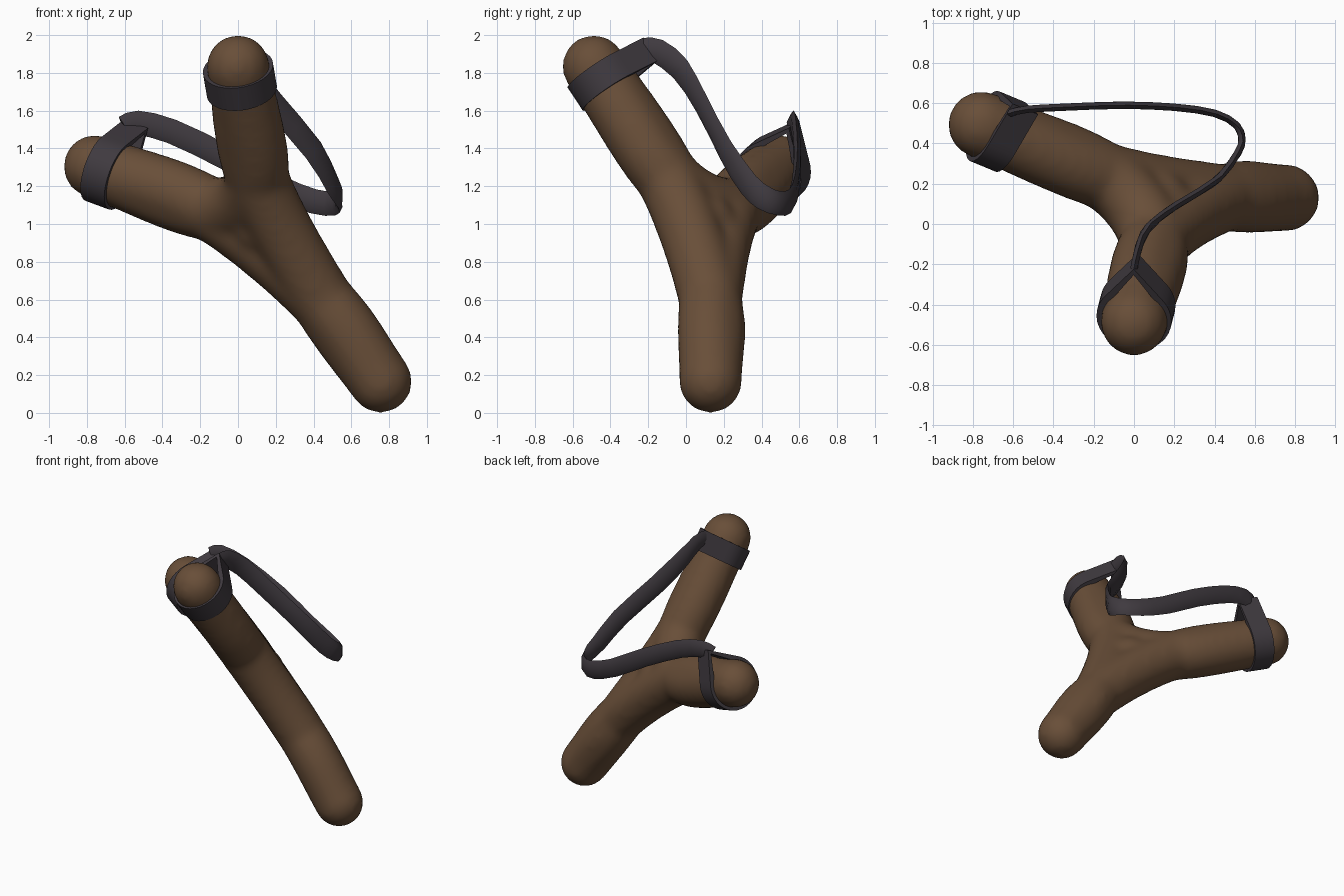
import bpy, bmesh, math
from mathutils import Vector as V

if "Cube" in bpy.data.objects:
    bpy.data.objects.remove(bpy.data.objects["Cube"])

def material(name, rgb):
    m = bpy.data.materials.new(name)
    m.diffuse_color = (*rgb, 1)
    m.use_nodes = True
    m.node_tree.nodes["Principled BSDF"].inputs["Base Color"].default_value = m.diffuse_color
    return m

WOOD = material("brown wood", (0.14, 0.077, 0.04))
RUBBER = material("dark rubber", (0.05, 0.042, 0.05))

def loft(bm, rings, closed=False):
    """Bridge successive rings of points; cap the ends unless closed."""
    vs = [[bm.verts.new(p) for p in r] for r in rings]
    n = len(vs[0])
    pairs = list(zip(vs, vs[1:])) + ([(vs[-1], vs[0])] if closed else [])
    for a, b in pairs:
        for i in range(n):
            j = (i + 1) % n
            bm.faces.new((a[i], a[j], b[j], b[i]))
    if not closed:
        bm.faces.new(vs[0][::-1])
        bm.faces.new(vs[-1])

def finish(bm, name, mat):
    bmesh.ops.recalc_face_normals(bm, faces=bm.faces)
    me = bpy.data.meshes.new(name)
    bm.to_mesh(me)
    bm.free()
    ob = bpy.data.objects.new(name, me)
    bpy.context.collection.objects.link(ob)
    me.materials.append(mat)
    return ob

def smooth(ob, angle):
    bpy.ops.object.select_all(action='DESELECT')
    ob.select_set(True)
    bpy.context.view_layer.objects.active = ob
    bpy.ops.object.shade_smooth_by_angle(angle=math.radians(angle))

def spline(pts, steps):
    """Catmull-Rom curve through the points."""
    p = [2 * pts[0] - pts[1]] + pts + [2 * pts[-1] - pts[-2]]
    out = []
    for a, b, c, d in zip(p, p[1:], p[2:], p[3:]):
        for k in range(steps):
            t = k / steps
            out.append(0.5 * (2 * b + (c - a) * t + (2 * a - 5 * b + 4 * c - d) * t * t
                              + (3 * b - a - 3 * c + d) * t ** 3))
    return out + [pts[-1]]

# Forked wooden frame: three bent limbs blended together
R = 0.168
N = V((0.49, 0.67, 0.55)).normalized()          # normal of the fork's plane
handle = [V((0.755, 0.13, 0.167)), V((0.45, 0.13, 0.59))]
arm_a = [V((0.0, -0.488, 1.834)), V((0.10, -0.10, 1.25))]
arm_b = [V((-0.758, 0.493, 1.305)), V((-0.15, 0.24, 1.08))]

bm = bmesh.new()
for s, e in ((handle, arm_a), (handle, arm_b), (arm_a, arm_b)):
    path = spline(s + e[::-1], 8)
    rings = []
    for i, p in enumerate(path):
        t = (path[min(i + 1, len(path) - 1)] - path[max(i - 1, 0)]).normalized()
        side = t.cross(N).normalized()
        up = side.cross(t)
        rings.append([p + R * (side * math.cos(a) + up * math.sin(a))
                      for a in (k * math.tau / 24 for k in range(24))])
    loft(bm, rings)
for c in (handle[0], arm_a[0], arm_b[0], V((0.12, 0.1, 1.0))):
    ball = bmesh.ops.create_uvsphere(bm, u_segments=24, v_segments=16, radius=R)
    bmesh.ops.translate(bm, verts=ball["verts"], vec=c)
frame = finish(bm, "forked_frame", WOOD)
mod = frame.modifiers.new("blend", 'REMESH')
mod.mode = 'VOXEL'
mod.voxel_size = 0.026
mod.use_smooth_shade = True
mod = frame.modifiers.new("soften", 'SMOOTH')
mod.factor = 0.5
mod.iterations = 10

# Teardrop loops tying the strap to each arm
def tie(name, centre, axis, apex, width=0.145, r=0.188, thick=0.035):
    axis = axis.normalized()
    out = apex - centre
    out = (out - axis * out.dot(axis))
    d = out.length
    out.normalize()
    side = axis.cross(out)
    phi0 = math.acos(r / d)
    rings = []
    for k in range(32):
        a = (k * math.tau / 32 + math.pi) % math.tau - math.pi
        rr = r / math.cos(abs(a) - phi0) if abs(a) < phi0 else r
        ray = out * math.cos(a) + side * math.sin(a)
        rings.append([centre + ray * (rr - o) + axis * w for o, w in
                      ((0, -width / 2), (0, width / 2), (thick, width / 2), (thick, -width / 2))])
    bm = bmesh.new()
    loft(bm, rings, closed=True)
    smooth(finish(bm, name, RUBBER), 35)

apex_a, apex_b = V((0.01, -0.18, 1.92)), V((-0.55, 0.575, 1.535))
tie("arm_tie_front", V((0.01, -0.43, 1.765)), arm_a[0] - arm_a[1], apex_a)
tie("arm_tie_back", V((-0.68, 0.46, 1.276)), arm_b[0] - arm_b[1], apex_b)

# Hanging elastic strap
path = [V(p) for p in (
    (0.0, -0.22, 1.92), (0.015, -0.15, 1.915), (0.06, -0.03, 1.82), (0.19, 0.08, 1.64),
    (0.40, 0.21, 1.39), (0.50, 0.33, 1.21), (0.535, 0.41, 1.14), (0.51, 0.49, 1.11),
    (0.40, 0.55, 1.12), (0.20, 0.58, 1.20), (-0.06, 0.59, 1.35), (-0.35, 0.58, 1.49),
    (-0.53, 0.57, 1.535), (-0.60, 0.555, 1.51))]
path = spline(path, 2)
rings = []
for i, p in enumerate(path):
    t = (path[min(i + 1, len(path) - 1)] - path[max(i - 1, 0)]).normalized()
    w = (V((0, 0, 1)) - t * t.z).normalized()
    n = t.cross(w)
    rings.append([p + w * a + n * b for a, b in
                  ((-0.065, 0), (-0.035, 0.018), (0.035, 0.018),
                   (0.065, 0), (0.035, -0.018), (-0.035, -0.018))])
bm = bmesh.new()
loft(bm, rings)
smooth(finish(bm, "elastic_strap", RUBBER), 35)
